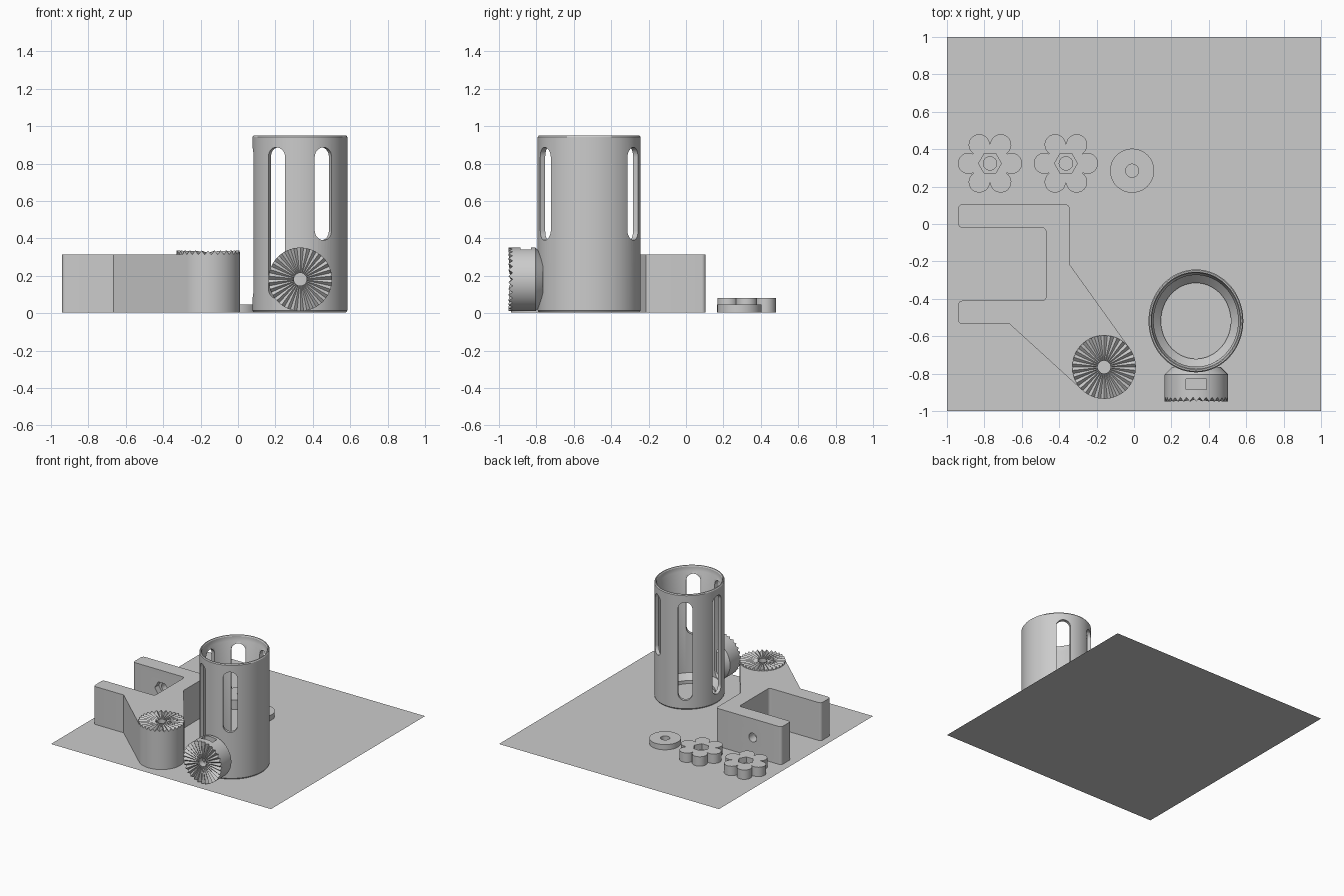
import bpy, bmesh
from math import sin, cos, radians, pi, atan2, acos, hypot
from mathutils import Matrix, Vector

if "Cube" in bpy.data.objects:
    bpy.data.objects.remove(bpy.data.objects["Cube"])

grey = bpy.data.materials.new("light_grey")
grey.diffuse_color = (0.6, 0.6, 0.6, 1)
grey.use_nodes = True
grey.node_tree.nodes["Principled BSDF"].inputs["Base Color"].default_value = grey.diffuse_color
Z0 = 0.004  # parts rest just above the bed


def finish(bm, name):
    bmesh.ops.recalc_face_normals(bm, faces=bm.faces)
    me = bpy.data.meshes.new(name)
    bm.to_mesh(me)
    bm.free()
    me.materials.append(grey)
    ob = bpy.data.objects.new(name, me)
    bpy.context.collection.objects.link(ob)
    return ob


def prism(name, pts, z0, z1, m=Matrix()):
    """Extrude a 2D outline along local z, then transform it."""
    bm = bmesh.new()
    lo = [bm.verts.new(m @ Vector((x, y, z0))) for x, y in pts]
    hi = [bm.verts.new(m @ Vector((x, y, z1))) for x, y in pts]
    bm.faces.new(lo)
    bm.faces.new(hi)
    n = len(pts)
    for i in range(n):
        j = (i + 1) % n
        bm.faces.new((lo[i], lo[j], hi[j], hi[i]))
    return finish(bm, name)


def lathe(name, profile, n, m=Matrix()):
    """Spin a closed (radius, z, tooth height) profile round local z."""
    bm = bmesh.new()
    rings = []
    for r, z, tooth in profile:
        rings.append([bm.verts.new(m @ Vector((r * cos(2 * pi * i / n), r * sin(2 * pi * i / n),
                                               z + tooth * (i % 2)))) for i in range(n)])
    for k in range(len(rings)):
        a, b = rings[k], rings[(k + 1) % len(rings)]
        for i in range(n):
            j = (i + 1) % n
            bm.faces.new((a[i], a[j], b[j], b[i]))
    return finish(bm, name)


def arc(cx, cy, r, a0, a1, n):
    return [(cx + r * cos(radians(a0 + (a1 - a0) * i / n)),
             cy + r * sin(radians(a0 + (a1 - a0) * i / n))) for i in range(n + 1)]


def circle(cx, cy, r, n):
    return arc(cx, cy, r, 0, 360, n)[:-1]


def fillet(pts, r, n=5):
    """Round every right-angled corner of an outline."""
    out = []
    for i, p in enumerate(pts):
        p = Vector(p)
        a = (Vector(pts[i - 1]) - p).normalized()
        b = (Vector(pts[(i + 1) % len(pts)]) - p).normalized()
        if abs(a.dot(b)) > 0.01:
            out.append(p[:])
            continue
        c = p + (a + b) * r
        for k in range(n + 1):
            t = pi / 2 * k / n
            out.append((c - b * r * cos(t) - a * r * sin(t))[:])
    return out


def cut(ob, cutter):
    mod = ob.modifiers.new("cut", 'BOOLEAN')
    mod.operation, mod.solver, mod.object = 'DIFFERENCE', 'EXACT', cutter
    bpy.context.view_layer.objects.active = ob
    bpy.ops.object.modifier_apply(modifier=mod.name)
    bpy.data.objects.remove(cutter, do_unlink=True)


def smooth(ob, deg=30):
    bpy.ops.object.select_all(action='DESELECT')
    ob.select_set(True)
    bpy.context.view_layer.objects.active = ob
    bpy.ops.object.shade_smooth_by_angle(angle=radians(deg))


FACE_FRONT = Matrix.Rotation(pi / 2, 4, 'X')  # local z -> -y, local y -> z

# Flat bed
bm = bmesh.new()
bed_face = bm.faces.new([bm.verts.new((x, y, 0)) for x, y in ((-1, -1), (1, -1), (1, 1), (-1, 1))])
bed = finish(bm, "print_bed")
if bed.data.polygons[0].normal.z < 0:
    bed.data.flip_normals()

# Slotted oval tube with funnel-shaped floor lip and stepped rim
tube = lathe("slotted_tube", [
    (.187, Z0, 0), (.246, Z0, 0), (.2535, .014, 0), (.2535, .942, 0), (.248, .95, 0),
    (.241, .95, 0), (.236, .942, 0), (.236, .905, 0), (.226, .885, 0), (.226, .075, 0),
    (.187, .03, 0)], 80)
for az, low in ((60, .39), (300, .39), (120, .08), (180, .08), (240, .08)):
    w = .052
    slot = arc(0, .887 - w, w, 0, 180, 14) + arc(0, low + w, w, 180, 360, 14)
    cut(tube, prism("slot_cutter", slot, .1, .4, Matrix.Rotation(radians(az + 90), 4, 'Z') @ FACE_FRONT))
tube.data.transform(Matrix.Translation((.331, -.518, 0)) @ Matrix.Diagonal((1, 1.085, 1, 1)))
smooth(tube)

# Toothed knob on the tube front, with a square nut pocket on top
knob = lathe("toothed_knob", [
    (.034, -.02, 0), (.13, -.02, 0), (.17, .02, 0), (.17, .142, .022), (.034, .151, 0)],
    60, Matrix.Translation((.333, -.785, .181)) @ FACE_FRONT)
cut(knob, prism("pocket_cutter", [(.278, -.885), (.388, -.885), (.388, -.828), (.278, -.828)], .13, .5))
smooth(knob, 20)

# Clamp bracket: C-shaped jaw running into the round toothed pad
PX, PY, PR, TOP = -.16, -.765, .17, .315


def tangent_angle(x, y, side):
    d = hypot(x - PX, y - PY)
    return (atan2(y - PY, x - PX) + side * acos(PR / d)) * 180 / pi


a1 = tangent_angle(-.345, -.215, -1)
a2 = tangent_angle(-.665, -.535, 1)
start, end = arc(PX, PY, PR, a1, a2, 1)
jaw = fillet([(-.665, -.535), (-.94, -.535), (-.94, -.41), (-.47, -.41), (-.47, -.02),
              (-.94, -.02), (-.94, .105), (-.345, .105), (-.345, -.215)], .022)
outline = jaw + [start] + arc(PX, PY, PR - .006, a1, a2, 30) + [end]
bracket = prism("clamp_bracket", outline, Z0, TOP)
# Bolt hole with hexagonal nut recess in the rear jaw
cut(bracket, prism("bolt_cutter", circle(-.68, .16, .036, 24), -.2, .06, FACE_FRONT))
cut(bracket, prism("nut_cutter", circle(-.68, .16, .062, 6), -.03, .06, FACE_FRONT))
smooth(bracket)

pad = lathe("toothed_pad", [
    (.034, Z0, 0), (PR, Z0, 0), (PR, TOP - .002, .022), (.034, TOP + .008, 0)],
    60, Matrix.Translation((PX, PY, 0)))
smooth(pad, 20)

# Plain washer
washer = lathe("washer", [(.035, Z0, 0), (.118, Z0, 0), (.118, .047, 0), (.035, .047, 0)],
               48, Matrix.Translation((-.01, .285, 0)))
smooth(washer)

# Six-lobed hand nuts with hexagonal recess and through hole
for k, cx in enumerate((-.77, -.364)):
    cy, lobes = .324, []
    for a in range(0, 360, 60):
        lobes += arc(cx + .115 * cos(radians(a)), cy + .115 * sin(radians(a)), .0565, a - 116, a + 116, 18)
    nut = prism("lobed_hand_nut_%d" % (k + 1), lobes, Z0, .081)
    cut(nut, prism("hole_cutter", circle(cx, cy, .036, 24), -.1, .2))
    cut(nut, prism("hex_cutter", circle(cx, cy, .061, 6), .035, .2))
    smooth(nut)
